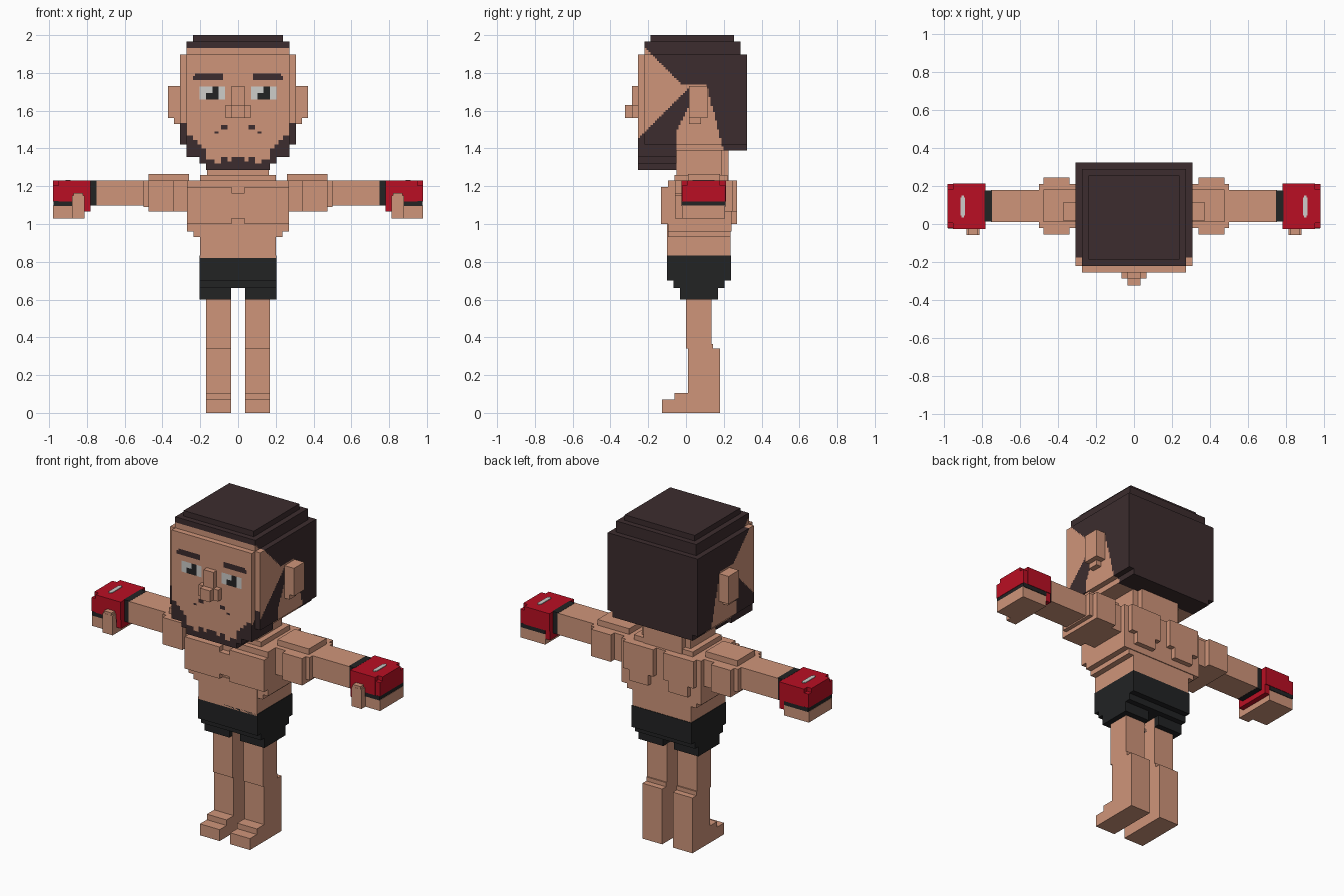
import bpy, bmesh, math


def material(name, r, g, b):
    lin = [((c / 255 + 0.055) / 1.055) ** 2.4 for c in (r, g, b)]
    m = bpy.data.materials.new(name)
    m.diffuse_color = (*lin, 1)
    return m


SKIN = material("skin", 207, 149, 122)
HAIR = material("dark_brown_hair", 60, 44, 46)
RED = material("glove_red", 186, 15, 35)
BLACK = material("black_cloth", 34, 35, 36)
LIGHT = material("light_grey", 205, 205, 202)


def boxes(name, mat, *specs, mirror=False):
    """Boxes given as (x0, x1, y0, y1, z0, z1), optionally mirrored in x."""
    bm = bmesh.new()
    if mirror:
        specs = specs + tuple((-s[1], -s[0], *s[2:]) for s in specs)
    for x0, x1, y0, y1, z0, z1 in specs:
        res = bmesh.ops.create_cube(bm, size=1)
        for v in res["verts"]:
            v.co = (x1 if v.co.x > 0 else x0, y1 if v.co.y > 0 else y0,
                    z1 if v.co.z > 0 else z0)
    return finish(name, bm, [mat])


def finish(name, bm, mats):
    me = bpy.data.meshes.new(name)
    bm.to_mesh(me)
    bm.free()
    for m in mats:
        me.materials.append(m)
    ob = bpy.data.objects.new(name, me)
    bpy.context.collection.objects.link(ob)
    return ob


# --- Head: block shape on a coarse grid, painted on a three times finer one
U, Y0, Z0 = 0.034, -0.255, 1.286
cells = set()


def fill(half, y0, y1, top, bottom):
    for i in range(-half, half):
        for j in range(y0, y1):
            for k in range(21 - bottom, 21 - top):
                cells.add((i, j, k))


fill(7, 2, 15, 0, 1)      # crown
fill(8, 1, 16, 1, 3)
fill(9, 1, 17, 3, 17)     # skull
fill(8, 0, 1, 3, 17)      # face slab
fill(8, 1, 17, 17, 18)    # nape
fill(8, 0, 6, 17, 19)     # jaw
fill(6, 0, 6, 19, 20)
fill(5, 0, 6, 20, 21)

S, H, K, W = range(4)     # skin, hair, black, light
BEARD = [(0.034, 1.352), (0.057, 1.33), (0.09, 1.352), (0.13, 1.325), (0.165, 1.345),
         (0.19, 1.40), (0.215, 1.42), (0.24, 1.44), (0.272, 1.47), (1, 1.53)]


def front_paint(x, z):
    a = abs(x)
    if z > 1.93 or z < next(h for lim, h in BEARD if a < lim):
        return H
    if 1.766 < z < 1.792 and 0.075 < a < (0.235 if z < 1.78 else 0.222):   # eyebrows
        return H
    if 1.66 < z < 1.73 and 0.07 < a < 0.205:             # eyes
        px = x + 0.2 if x < 0 else x - 0.07
        return K if (0.035 if z < 1.695 else 0.067) < px < 0.1 else W
    if (1.50 < z < 1.522 and 0.055 < a < 0.09) or (1.475 < z < 1.495 and 0.1 < a < 0.13):
        return H                                         # moustache hints
    return S


def side_paint(y, z):
    if z > 1.735:                                        # swept hairline
        return H if z > 1.92 - (y + 0.2) * 1.02 else S
    back = 0.11 + (1.73 - z) * 0.26
    if y > back:
        return H
    burn = 0.015 if z > 1.62 else max(-0.055, 0.015 - (1.62 - z) * 0.5)
    if y > burn:
        return S                                         # around the ear
    return H if z < 1.45 + (y + 0.25) * 1.02 else S      # sideburn and beard


def head_paint(c, n):
    if n[1] < 0:
        return front_paint(c[0], c[2])
    if n[1] > 0 or (n[2] > 0 and c[2] > 1.95):
        return H
    if n[2] < 0:
        return H if c[1] < -0.05 or c[1] > 0.19 else S
    return side_paint(c[1], c[2])


bm = bmesh.new()
for cell in cells:
    for ax in range(3):
        for sgn in (-1, 1):
            n = [0, 0, 0]
            n[ax] = sgn
            if tuple(cell[t] + n[t] for t in range(3)) in cells:
                continue
            p, q = (ax + 1) % 3, (ax + 2) % 3
            for a in range(3):
                for b in range(3):
                    pts = []
                    for da, db in ((0, 0), (1, 0), (1, 1), (0, 1)):
                        g = list(cell)
                        g[ax] += (sgn > 0)
                        g[p] += (a + da) / 3
                        g[q] += (b + db) / 3
                        pts.append((g[0] * U, Y0 + g[1] * U, Z0 + g[2] * U))
                    if sgn < 0:
                        pts.reverse()
                    f = bm.faces.new([bm.verts.new(t) for t in pts])
                    f.material_index = head_paint(f.calc_center_median(), n)
bmesh.ops.remove_doubles(bm, verts=bm.verts, dist=0.001)
finish("head", bm, [SKIN, HAIR, BLACK, LIGHT])

boxes("nose", SKIN, (-0.034, 0.034, -0.287, -0.25, 1.56, 1.73),
      (-0.066, 0.066, -0.287, -0.25, 1.56, 1.63),
      (-0.034, 0.034, -0.322, -0.28, 1.56, 1.63))
boxes("ears", SKIN, (0.30, 0.37, 0.015, 0.115, 1.56, 1.73),
      (0.30, 0.34, 0.015, 0.08, 1.53, 1.57), mirror=True)

# --- Torso
boxes("neck", SKIN, (-0.165, 0.165, -0.05, 0.19, 1.2, 1.40),
      (-0.13, 0.13, 0.18, 0.225, 1.2, 1.40))
boxes("torso", SKIN, (-0.20, 0.20, -0.10, 0.235, 0.82, 1.0),
      (-0.235, 0.235, -0.095, 0.235, 0.93, 1.0),
      (-0.27, 0.27, -0.095, 0.24, 0.96, 1.23),
      (-0.20, 0.20, -0.06, 0.22, 1.2, 1.26))
boxes("chest", SKIN, (0.034, 0.27, -0.132, -0.09, 1.0, 1.195),
      (-0.035, 0.035, -0.132, -0.09, 1.03, 1.165), mirror=False)
boxes("chest_left", SKIN, (-0.27, -0.034, -0.132, -0.09, 1.0, 1.195))
boxes("shoulder_blades", SKIN, (0.034, 0.24, 0.23, 0.27, 1.065, 1.23),
      (0.07, 0.20, 0.23, 0.27, 1.0, 1.07), mirror=True)

# --- Arms
boxes("shoulders", SKIN, (0.25, 0.475, -0.02, 0.21, 1.065, 1.23),
      (0.34, 0.475, -0.055, 0.245, 1.065, 1.23),
      (0.26, 0.475, 0.01, 0.18, 1.2, 1.265),
      (0.30, 0.50, -0.02, 0.21, 1.09, 1.23), mirror=True)
boxes("arms", SKIN, (0.45, 0.75, 0.01, 0.178, 1.098, 1.23), mirror=True)
boxes("wrist_bands", BLACK, (0.745, 0.785, 0.012, 0.176, 1.097, 1.231), mirror=True)
boxes("gloves", RED, (0.78, 0.98, 0.005, 0.18, 1.12, 1.23),
      (0.78, 0.95, -0.025, 0.212, 1.12, 1.23),
      (0.95, 0.98, -0.022, 0.209, 1.12, 1.205),
      (0.78, 0.812, -0.02, 0.207, 1.065, 1.13), mirror=True)
boxes("glove_trim", BLACK, (0.812, 0.978, -0.023, 0.21, 1.095, 1.121), mirror=True)
boxes("glove_patches", LIGHT, (0.887, 0.912, 0.045, 0.14, 1.228, 1.234),
      (0.893, 0.906, 0.035, 0.15, 1.228, 1.234), mirror=True)
boxes("fingers", SKIN, (0.812, 0.98, -0.02, 0.207, 1.03, 1.097), mirror=True)
boxes("thumbs", SKIN, (0.812, 0.88, -0.058, -0.015, 1.03, 1.15),
      (0.82, 0.872, -0.057, -0.02, 1.14, 1.165), mirror=True)

# --- Shorts
boxes("shorts", BLACK, (-0.203, 0.203, -0.1, 0.238, 0.70, 0.832),
      (-0.203, 0.203, -0.067, 0.203, 0.66, 0.71))
boxes("short_legs", BLACK, (0.036, 0.203, -0.033, 0.17, 0.60, 0.67), mirror=True)

# --- Legs
boxes("upper_legs", SKIN, (0.036, 0.17, 0.0, 0.135, 0.34, 0.66), mirror=True)
boxes("lower_legs", SKIN, (0.036, 0.17, 0.01, 0.18, 0.0, 0.34),
      (0.036, 0.17, 0.01, 0.143, 0.33, 0.365), mirror=True)
boxes("feet", SKIN, (0.036, 0.17, -0.127, 0.02, 0.0, 0.07),
      (0.036, 0.17, -0.06, 0.02, 0.06, 0.104), mirror=True)
